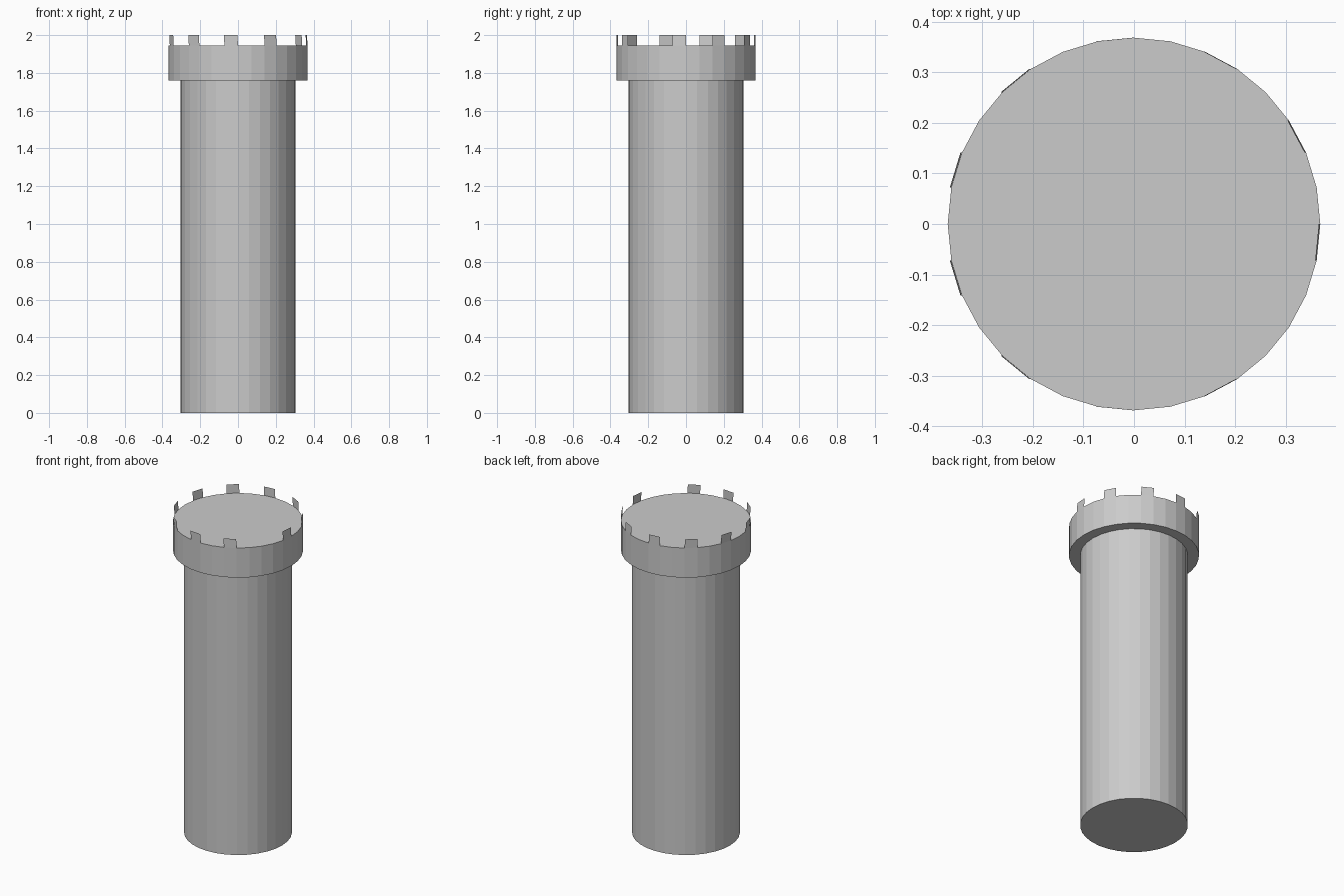
import bpy, bmesh, math

if "Cube" in bpy.data.objects:
    bpy.data.objects.remove(bpy.data.objects["Cube"])

SIDES = 32
SHAFT_R, CROWN_R = 0.305, 0.368
CROWN_Z0, CROWN_Z1, TOP_Z = 1.76, 1.945, 2.0


def point(i, r, z, dx=0.0):
    a = 2 * math.pi * i / SIDES
    return (r * math.cos(a) + dx, r * math.sin(a), z)


def finish(bm, name):
    mesh = bpy.data.meshes.new(name)
    bm.to_mesh(mesh)
    bm.free()
    obj = bpy.data.objects.new(name, mesh)
    bpy.context.collection.objects.link(obj)
    return obj


# Tower body: shaft and overhanging crown as one closed turned shape
bm = bmesh.new()
profile = [(SHAFT_R, 0), (SHAFT_R, CROWN_Z0), (CROWN_R, CROWN_Z0), (CROWN_R, CROWN_Z1)]
rings = [[bm.verts.new(point(i, r, z)) for i in range(SIDES)] for r, z in profile]
for low, high in zip(rings, rings[1:]):
    for i in range(SIDES):
        j = (i + 1) % SIDES
        bm.faces.new((low[i], low[j], high[j], high[i]))
bm.faces.new(rings[0][::-1])
bm.faces.new(rings[-1])
finish(bm, "tower_body")

# Battlements: single thin panels on the rim, leaning very slightly to -x
bm = bmesh.new()
for i in list(range(2, 27, 3)) + [31]:
    bm.faces.new([bm.verts.new(p) for p in (
        point(i, CROWN_R, CROWN_Z1), point(i + 1, CROWN_R, CROWN_Z1),
        point(i + 1, CROWN_R, TOP_Z, -0.003), point(i, CROWN_R, TOP_Z, -0.003))])
finish(bm, "battlements")
